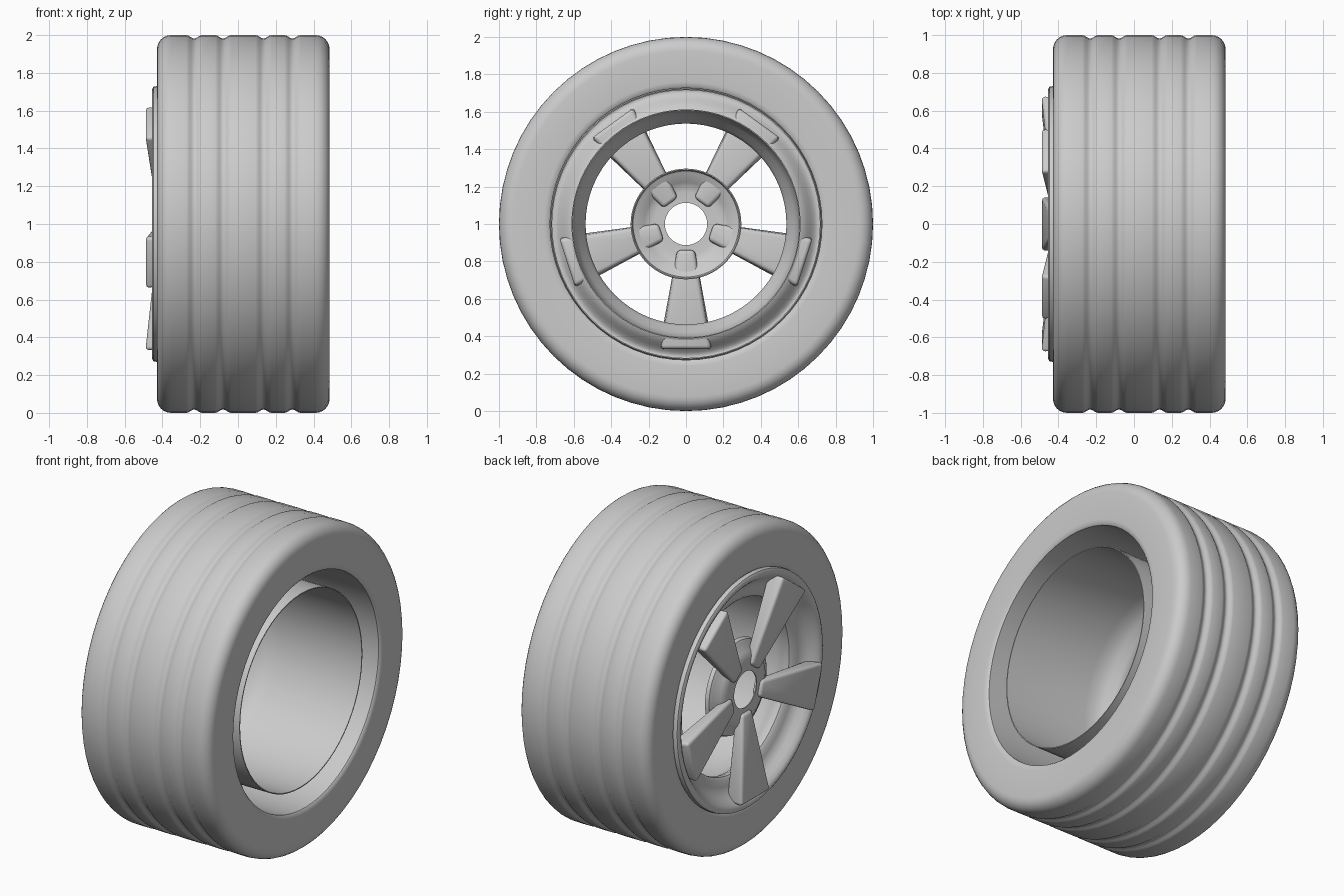
import bpy, bmesh, math
from mathutils import Matrix

cube = bpy.data.objects.get("Cube")
if cube:
    bpy.data.objects.remove(cube, do_unlink=True)

GREY = (0.6, 0.6, 0.6, 1)
SEGMENTS = 64

mat = bpy.data.materials.new("plain grey")
mat.use_nodes = True
mat.diffuse_color = GREY
mat.node_tree.nodes["Principled BSDF"].inputs["Base Color"].default_value = GREY


def finish(name, bm, angle=40):
    """Turn a bmesh centred on the axle into a smooth-shaded object."""
    bmesh.ops.recalc_face_normals(bm, faces=bm.faces)
    mesh = bpy.data.meshes.new(name)
    bm.to_mesh(mesh)
    bm.free()
    mesh.materials.append(mat)
    obj = bpy.data.objects.new(name, mesh)
    bpy.context.collection.objects.link(obj)
    obj.location.z = 1
    bpy.ops.object.select_all(action="DESELECT")
    obj.select_set(True)
    bpy.context.view_layer.objects.active = obj
    bpy.ops.object.shade_smooth_by_angle(angle=math.radians(angle))
    return obj


def lathe(name, profile):
    """Revolve a closed (x, radius) profile around the x axis."""
    bm = bmesh.new()
    rings = []
    for i in range(SEGMENTS):
        a = math.tau * i / SEGMENTS
        rings.append([bm.verts.new((x, r * math.cos(a), r * math.sin(a))) for x, r in profile])
    n = len(profile)
    for i, ring in enumerate(rings):
        after = rings[(i + 1) % SEGMENTS]
        for j in range(n):
            k = (j + 1) % n
            bm.faces.new((ring[j], ring[k], after[k], after[j]))
    return finish(name, bm)


def sheet(points, thickness):
    """Close an open (x, radius) line into a thin shell profile."""
    back = []
    for i, (x, r) in enumerate(points):
        a, b = points[max(i - 1, 0)], points[min(i + 1, len(points) - 1)]
        dx, dr = b[0] - a[0], b[1] - a[1]
        length = math.hypot(dx, dr)
        back.append((x - dr / length * thickness, r + dx / length * thickness))
    return points + back[::-1]


# Tyre: half profile with rounded shoulder and two tread grooves, mirrored
MID, HALF, BORE, ROUND = 0.028, 0.457, 0.727, 0.075
half = [(HALF - 0.012, BORE), (HALF - 0.003, BORE + 0.01), (HALF, 0.76), (HALF, 0.85)]
for i in range(7):
    a = math.pi / 2 * i / 6
    half.append((HALF - ROUND * (1 - math.cos(a)), 1 - ROUND * (1 - math.sin(a))))
for groove in (0.26, 0.107):
    for i in range(9):
        t = 1 - i / 4
        half.append((groove + 0.042 * t, 1 - 0.009 * (1 + math.cos(math.pi * t))))
profile = [(MID + x, r) for x, r in half] + [(MID - x, r) for x, r in reversed(half)]
lathe("tyre", profile)

# Rim: rounded lip, dished face, narrow throat and open barrel
lathe("rim", sheet([
    (-0.36, 0.722), (-0.43, 0.73), (-0.447, 0.727), (-0.454, 0.715), (-0.453, 0.7),
    (-0.445, 0.685), (-0.425, 0.665), (-0.40, 0.645), (-0.378, 0.62), (-0.367, 0.59),
    (-0.36, 0.555), (-0.345, 0.537), (-0.32, 0.537), (-0.29, 0.55), (-0.25, 0.58),
    (-0.20, 0.6), (-0.14, 0.607), (0.44, 0.607)], 0.006))

# Hub: shallow dome with a round axle hole
lathe("hub", sheet([
    (-0.415, 0.113), (-0.415, 0.17), (-0.411, 0.2), (-0.398, 0.225),
    (-0.382, 0.245), (-0.372, 0.27), (-0.362, 0.288), (-0.34, 0.296)], -0.006))


# Spokes: tapered wedges, wide at the rim, rounded along the edges
def spoke(name, angle):
    bm = bmesh.new()
    stations = ((0.14, 0.05, -0.432), (0.668, 0.147, -0.49))
    loops = []
    for r, w, front in stations:
        corners = ((front, -w), (front, w), (-0.372, w * 0.9), (-0.372, -w * 0.9))
        loops.append([bm.verts.new((x, y, -r)) for x, y in corners])
    inner, outer = loops
    bm.faces.new(inner)
    bm.faces.new(outer[::-1])
    for i in range(4):
        k = (i + 1) % 4
        bm.faces.new((inner[i], outer[i], outer[k], inner[k]))
    bmesh.ops.bevel(bm, geom=bm.edges[:], offset=0.02, segments=3, profile=0.5, affect="EDGES")
    bmesh.ops.rotate(bm, verts=bm.verts, cent=(0, 0, 0), matrix=Matrix.Rotation(angle, 3, "X"))
    return finish(name, bm)


for i in range(5):
    spoke(f"spoke_{i + 1}", math.tau * i / 5)
